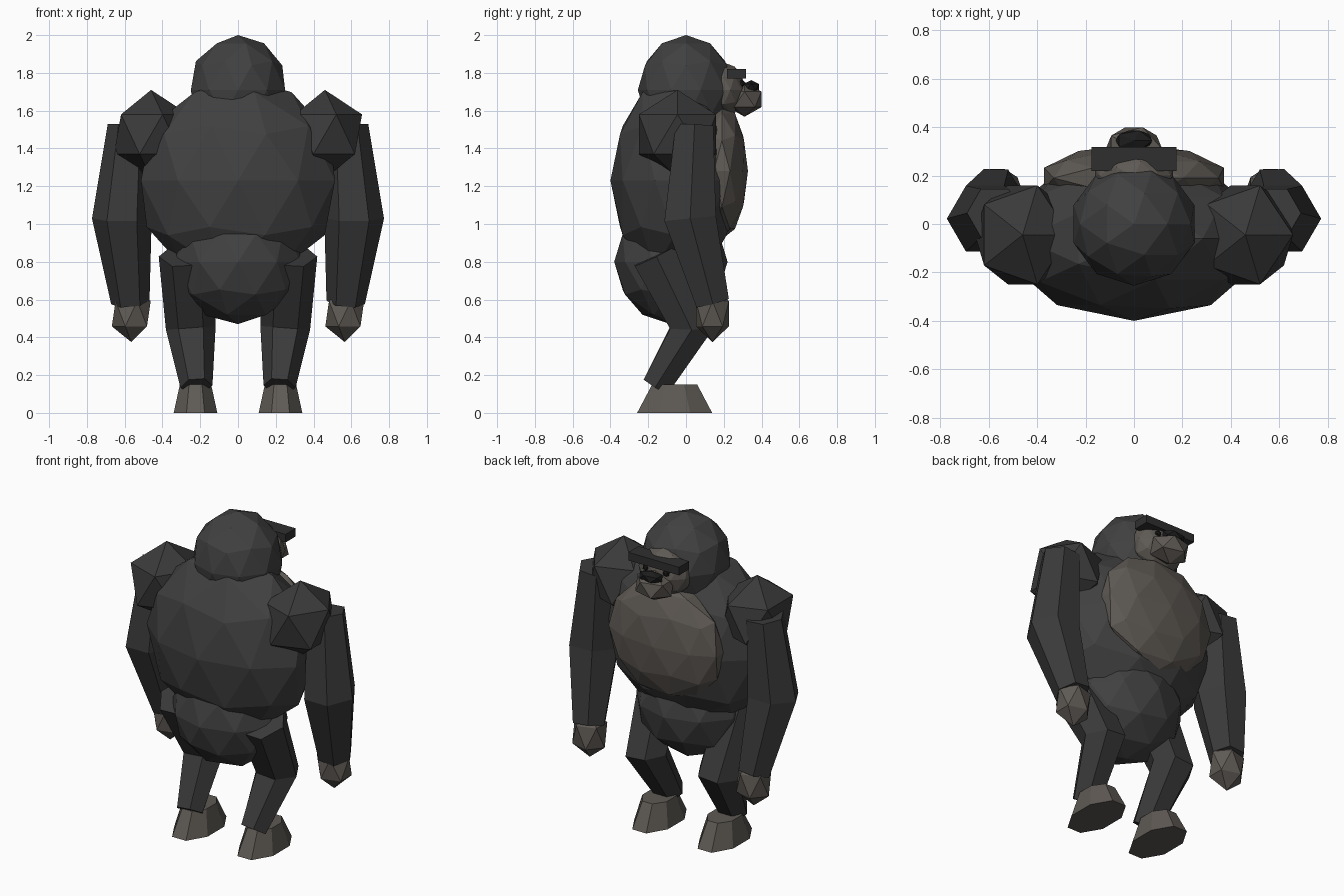
import bpy, bmesh, math
from mathutils import Vector, Matrix

if "Cube" in bpy.data.objects:
    bpy.data.objects.remove(bpy.data.objects["Cube"])


def material(name, rgb):
    m = bpy.data.materials.new(name)
    m.diffuse_color = (*rgb, 1)
    m.use_nodes = True
    m.node_tree.nodes["Principled BSDF"].inputs["Base Color"].default_value = m.diffuse_color
    return m


FUR = material("charcoal fur", (0.052, 0.052, 0.052))
LIMB = material("dark limb fur", (0.042, 0.042, 0.042))
BROW = material("deep brow grey", (0.028, 0.028, 0.028))
BLACK = material("near black", (0.012, 0.012, 0.012))
SKIN = material("grey brown skin", (0.112, 0.100, 0.088))


def finish(name, bm, mat):
    bmesh.ops.recalc_face_normals(bm, faces=bm.faces)
    me = bpy.data.meshes.new(name)
    bm.to_mesh(me)
    bm.free()
    me.materials.append(mat)
    ob = bpy.data.objects.new(name, me)
    bpy.context.collection.objects.link(ob)
    return ob


def blob(name, centre, radii, mat, detail=2):
    """Flat-shaded faceted ellipsoid."""
    bm = bmesh.new()
    bmesh.ops.create_icosphere(
        bm, subdivisions=detail, radius=1,
        matrix=Matrix.Translation(centre) @ Matrix.Diagonal((*radii, 1)))
    return finish(name, bm, mat)


def limb(name, joints, mat, sides=6):
    """Tapered tube through (x, y, z, radius) joints."""
    bm = bmesh.new()
    pts = [Vector(j[:3]) for j in joints]
    rings = []
    for i, (p, j) in enumerate(zip(pts, joints)):
        tangent = (pts[min(i + 1, len(pts) - 1)] - pts[max(i - 1, 0)]).normalized()
        u = Vector((1, 0, 0))
        u = (u - tangent * u.dot(tangent)).normalized()
        v = tangent.cross(u)
        rings.append([bm.verts.new(p + j[3] * (u * math.cos(a) + v * math.sin(a)))
                      for a in (math.tau * k / sides for k in range(sides))])
    for a, b in zip(rings, rings[1:]):
        for k in range(sides):
            n = (k + 1) % sides
            bm.faces.new((a[k], a[n], b[n], b[k]))
    bm.faces.new(rings[0])
    bm.faces.new(rings[-1])
    return finish(name, bm, mat)


def foot(name, x):
    """Eight-sided tapered hoof-like foot."""
    bm = bmesh.new()
    bmesh.ops.create_cone(bm, cap_ends=True, segments=8, radius1=1, radius2=0.68, depth=1)
    bmesh.ops.rotate(bm, verts=bm.verts, matrix=Matrix.Rotation(math.pi / 8, 3, 'Z'))
    for v in bm.verts:
        top = v.co.z > 0
        v.co = (x + v.co.x * (0.132 if top else 0.125),
                -0.06 + v.co.y * (0.19 if top else 0.215),
                0.15 if top else 0)
    finish(name, bm, SKIN)


# Body
blob("torso", (0, -0.06, 1.23), (0.54, 0.34, 0.55), FUR)
blob("hips", (0, -0.08, 0.80), (0.35, 0.30, 0.33), FUR)
blob("chest", (0, 0.19, 1.28), (0.39, 0.138, 0.36), SKIN)

# Head and face
blob("head", (0, 0, 1.71), (0.262, 0.255, 0.29), FUR)
blob("face", (0, 0.20, 1.71), (0.17, 0.115, 0.145), SKIN)
blob("muzzle", (0, 0.31, 1.66), (0.13, 0.105, 0.092), SKIN, 1)
blob("nose", (0, 0.345, 1.725), (0.085, 0.048, 0.037), BLACK, 1)
bm = bmesh.new()
bmesh.ops.create_cube(
    bm, size=1,
    matrix=Matrix.Translation((0, 0.268, 1.795)) @ Matrix.Diagonal((0.35, 0.10, 0.05, 1)))
finish("brow", bm, BROW)

# Paired parts
for side, s in (("left", -1), ("right", 1)):
    blob(side + "_eye", (s * 0.07, 0.295, 1.745), (0.022, 0.018, 0.02), BLACK, 1)
    blob(side + "_shoulder", (s * 0.46, -0.045, 1.475), (0.22, 0.24, 0.235), LIMB, 1)
    limb(side + "_arm", [(s * 0.575, 0.045, 1.52, 0.115),
                         (s * 0.615, 0.022, 1.03, 0.158),
                         (s * 0.57, 0.14, 0.585, 0.102)], LIMB)
    blob(side + "_hand", (s * 0.565, 0.14, 0.525), (0.115, 0.102, 0.15), SKIN, 1)
    limb(side + "_leg", [(s * 0.275, -0.16, 0.835, 0.145),
                         (s * 0.25, 0.03, 0.45, 0.132),
                         (s * 0.22, -0.16, 0.14, 0.085)], LIMB)
    foot(side + "_foot", s * 0.225)
